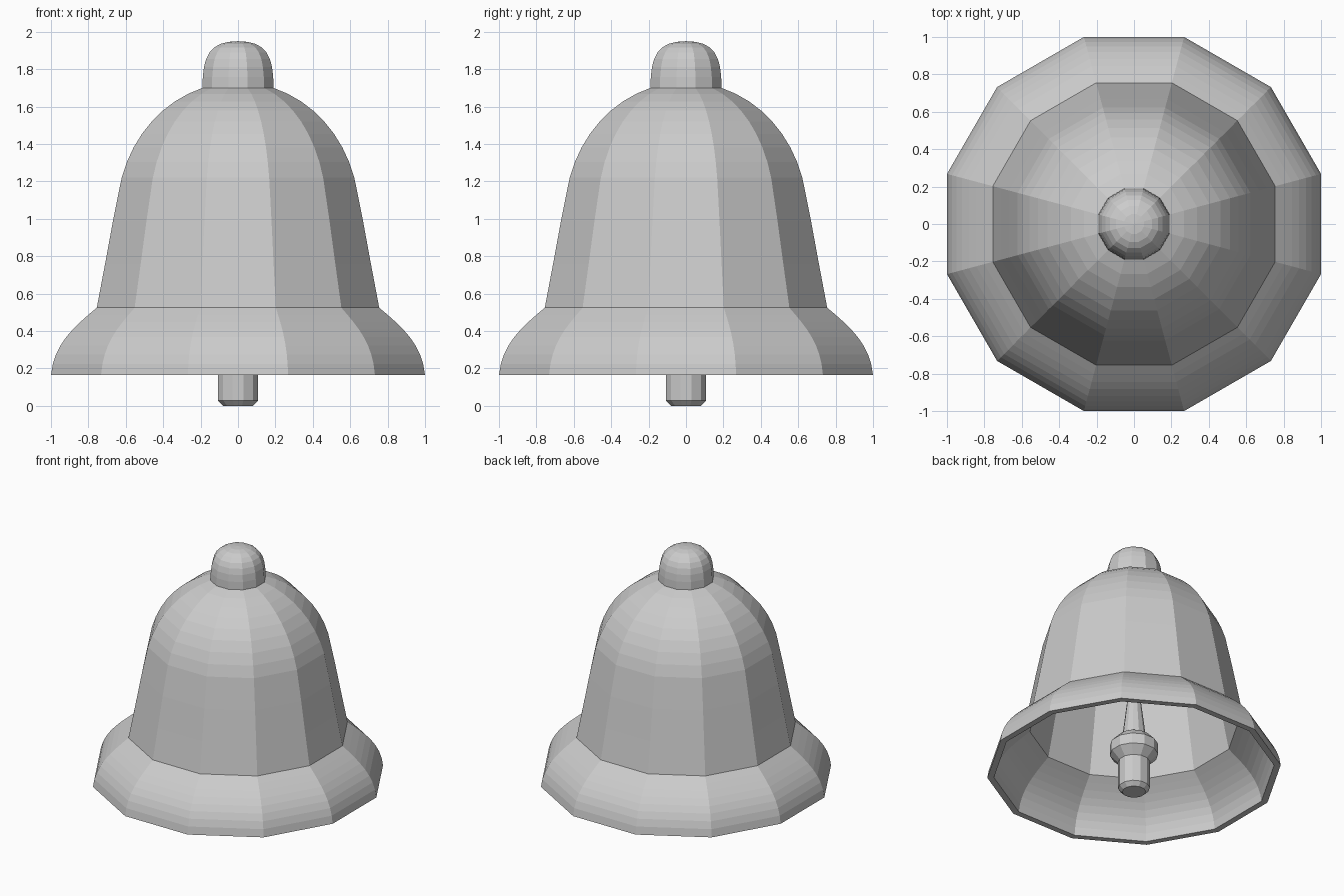
import bpy
import bmesh
from math import cos, sin, pi
from mathutils import Vector
from mathutils.geometry import interpolate_bezier

SIDES = 12

cube = bpy.data.objects.get("Cube")
if cube:
    bpy.data.objects.remove(cube, do_unlink=True)

metal = bpy.data.materials.new("plain grey")
metal.use_nodes = True
GREY = (0.6, 0.6, 0.6, 1)
metal.diffuse_color = GREY
metal.node_tree.nodes["Principled BSDF"].inputs["Base Color"].default_value = GREY


def curve(p0, h0, h1, p1, steps):
    """Sample a Bezier arc of (radius, height) points."""
    points = [Vector((*p, 0)) for p in (p0, h0, h1, p1)]
    return [(p.x, p.y) for p in interpolate_bezier(*points, steps)]


def lathe(name, profile):
    """Turn a profile into a flat-sided solid; radii reach the middle of each flat."""
    bm = bmesh.new()
    rings = []
    for r, z in profile:
        if r < 0.001:
            rings.append([bm.verts.new((0, 0, z))] * SIDES)
            continue
        radius = r / cos(pi / SIDES)
        angles = [(i + 0.5) * 2 * pi / SIDES for i in range(SIDES)]
        rings.append([bm.verts.new((radius * cos(a), radius * sin(a), z)) for a in angles])
    for low, high in zip(rings, rings[1:]):
        for i in range(SIDES):
            j = (i + 1) % SIDES
            corners = dict.fromkeys((low[i], low[j], high[j], high[i]))
            bm.faces.new(list(corners))
    bmesh.ops.recalc_face_normals(bm, faces=bm.faces)
    mesh = bpy.data.meshes.new(name)
    bm.to_mesh(mesh)
    bm.free()
    mesh.materials.append(metal)
    obj = bpy.data.objects.new(name, mesh)
    bpy.context.collection.objects.link(obj)
    return obj


# Bell shell: flared lip, tapering waist and dome, outside then inside
lip = curve((1, 0.165), (0.985, 0.33), (0.88, 0.42), (0.755, 0.525), 9)
waist = curve((0.755, 0.525), (0.71, 0.75), (0.67, 1.0), (0.622, 1.22), 4)
dome = curve((0.622, 1.22), (0.56, 1.45), (0.4, 1.63), (0.19, 1.7), 9)
outside = lip + waist[1:] + dome[1:] + [(0, 1.72)]
WALL = 0.045
inside = [(max(r - WALL, 0), z - WALL * max(0, (z - 1.2) / 0.5)) for r, z in outside]
lathe("bell_shell", [*reversed(inside), *outside])

# Rounded crown on top
crown = curve((0.19, 1.7), (0.19, 1.87), (0.155, 1.95), (0, 1.95), 9)
lathe("crown", [(0, 1.7), *crown])

# Clapper: chamfered tip, rounded collar and tapering rod
clapper = [(0, 0), (0.08, 0), (0.108, 0.03), (0.108, 0.24), (0.165, 0.3),
           (0.165, 0.38), (0.11, 0.44), (0.08, 0.45), (0.045, 0.75),
           (0.035, 1.66), (0, 1.66)]
lathe("clapper", clapper)
